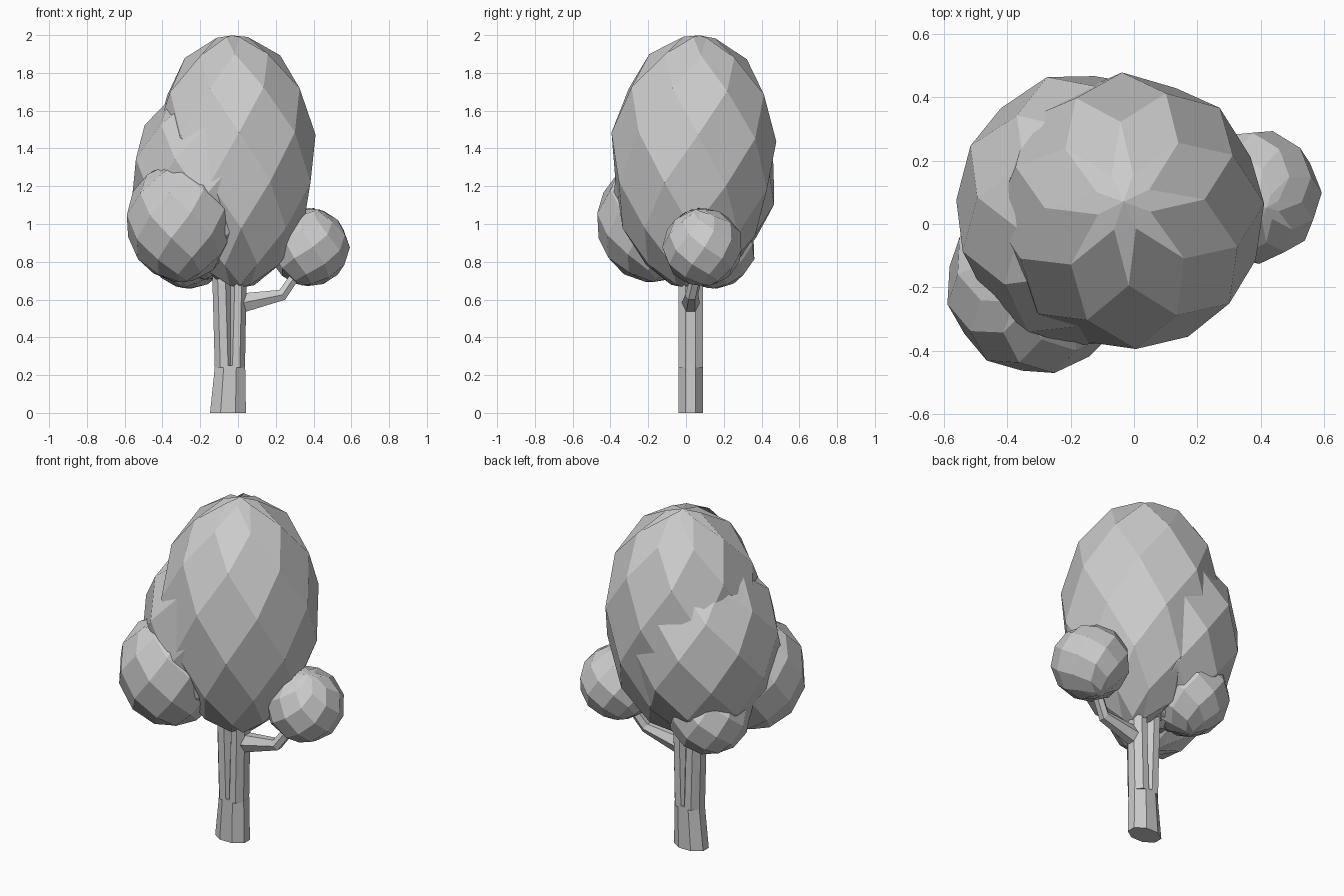
import bpy, bmesh
from math import sin, cos, pi, radians
from mathutils import Vector, Euler

if "Cube" in bpy.data.objects:
    bpy.data.objects.remove(bpy.data.objects["Cube"])


def make_object(name, bm):
    bmesh.ops.recalc_face_normals(bm, faces=bm.faces[:])
    mesh = bpy.data.meshes.new(name)
    bm.to_mesh(mesh)
    bm.free()
    obj = bpy.data.objects.new(name, mesh)
    bpy.context.collection.objects.link(obj)
    return obj


def blob(name, center, size, tilt=(0, 0, 0), turn=0, egg=0, n=8, m=9):
    """Faceted egg of diamond faces: staggered rings of n points."""
    bm = bmesh.new()
    rot = Euler([radians(a) for a in tilt]).to_matrix()

    def vert(theta, phi):
        r = sin(theta) * (1 + egg * cos(theta))
        p = Vector((size[0] * r * cos(phi), size[1] * r * sin(phi), size[2] * cos(theta)))
        return bm.verts.new(rot @ p + Vector(center))

    rings = [[vert(0, 0)] * n]
    for i in range(1, m):
        rings.append([vert(pi * (i - 0.5) / (m - 1), 2 * pi * (j + 0.5 * (i % 2)) / n + radians(turn))
                      for j in range(n)])
    rings.append([vert(pi, 0)] * n)
    for i in range(1, m):
        for j in range(n):
            # diamond whose side corners lie on ring i
            k = (j + 1) % n
            mid = k if i % 2 else j
            bm.faces.new((rings[i - 1][mid], rings[i][j], rings[i + 1][mid], rings[i][k]))
    return make_object(name, bm)


def limb(name, path, n=8):
    """Faceted tube; path rows are (x, y, z, radius_a, radius_b, lean)."""
    bm = bmesh.new()
    rings = []
    for x, y, z, ra, rb, lean in path:
        t = radians(lean)
        ring = []
        for j in range(n):
            a = 2 * pi * (j + 0.5) / n
            u, v = ra * cos(a) / cos(pi / n), rb * sin(a) / cos(pi / n)
            ring.append(bm.verts.new((x + u * cos(t), y + v, z - u * sin(t))))
        rings.append(ring)
    for a, b in zip(rings, rings[1:]):
        for j in range(n):
            k = (j + 1) % n
            bm.faces.new((a[j], a[k], b[k], b[j]))
    bm.faces.new(rings[0])
    bm.faces.new(rings[-1])
    return make_object(name, bm)


# Foliage masses
blob("main_crown", (-0.012, 0.035, 1.33), (0.43, 0.44, 0.67), (-3, -1.8, 0), 3, 0.07)
blob("back_left_foliage", (-0.15, 0.045, 1.22), (0.42, 0.44, 0.515), (-2, 3, 0), 18, 0.06)
blob("front_left_foliage", (-0.307, -0.19, 1.01), (0.29, 0.288, 0.318), (4, -4, 0), 12)
blob("right_foliage", (0.376, 0.088, 0.878), (0.217, 0.215, 0.207), (10, 12, 0), 5)
blob("lower_back_foliage", (-0.258, 0.15, 0.88), (0.225, 0.222, 0.222), (-6, 8, 0), 20)

# Trunk base and its two upright forks
limb("trunk", [(-0.053, 0.025, 0, 0.095, 0.064, 0),
               (-0.042, 0.025, 0.25, 0.08, 0.064, 0)])
limb("left_fork", [(-0.073, 0.025, 0.24, 0.05, 0.064, 0),
                   (-0.086, 0.025, 0.68, 0.049, 0.064, 0),
                   (-0.11, 0.025, 0.95, 0.035, 0.05, 0)])
limb("right_fork", [(-0.01, 0.025, 0.24, 0.047, 0.064, 0),
                    (0.001, 0.025, 0.68, 0.044, 0.064, 0),
                    (0.015, 0.025, 0.95, 0.035, 0.05, 0)])

# Side branch carrying the right foliage
limb("side_branch", [(0.01, 0.025, 0.58, 0.052, 0.042, 80),
                     (0.235, 0.03, 0.625, 0.03, 0.03, 60),
                     (0.34, 0.07, 0.78, 0.025, 0.025, 35)], 6)
